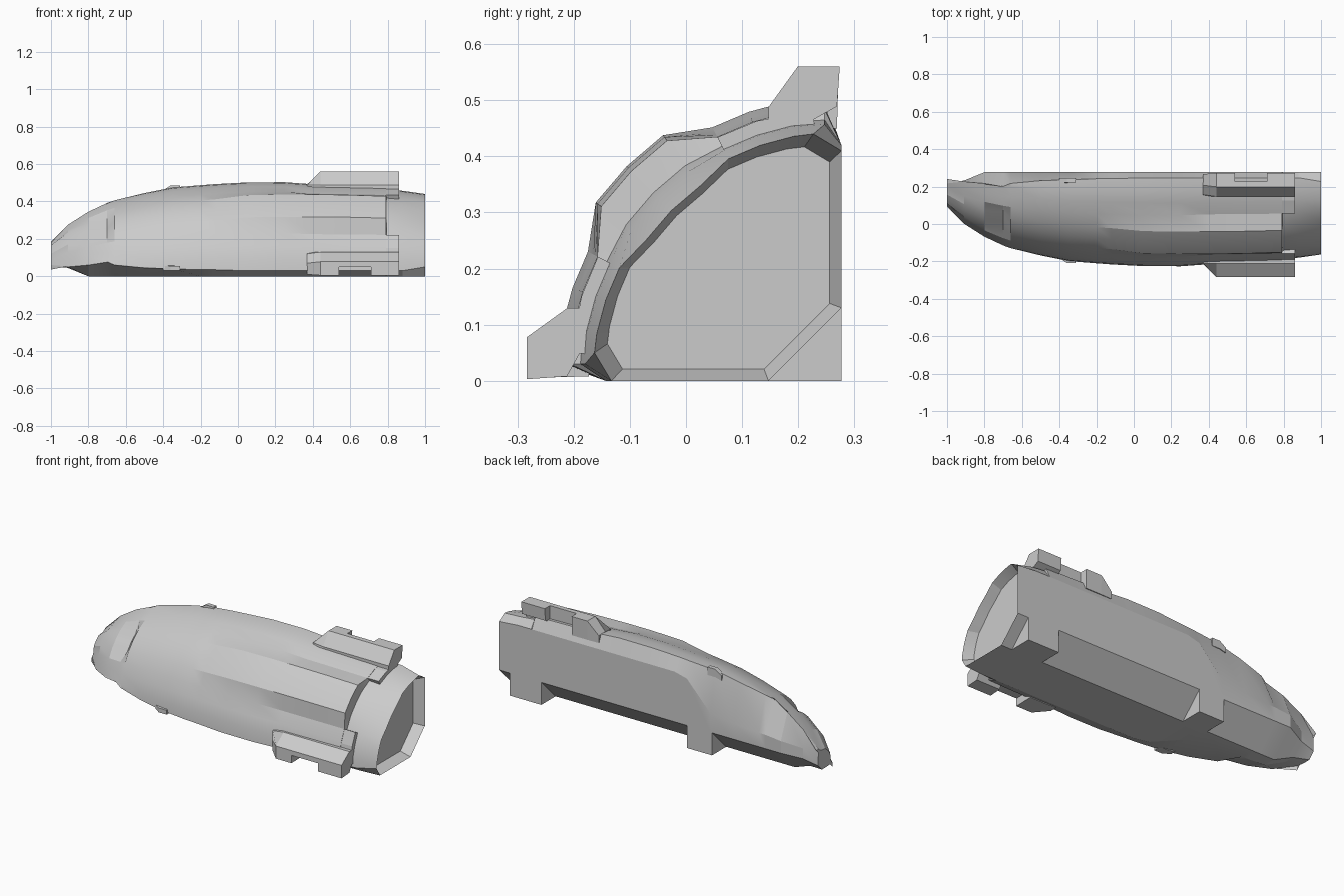
import bpy, bmesh
from math import sin, cos, radians

if "Cube" in bpy.data.objects:
    bpy.data.objects.remove(bpy.data.objects["Cube"])

# The hull is a quarter of a round body. Its axis is the corner edge y = 0.277, z = 0.
# Sections use (u, v): u runs forward from the back wall, v runs up; shape is symmetric in u <-> v.
EDGE = 0.277


def loft(name, xs, rings, swap=False, smooth=False):
    bm = bmesh.new()
    loops = []
    for x, ring in zip(xs, rings):
        pts = [(v, u) if swap else (u, v) for u, v in ring]
        loops.append([bm.verts.new((x, EDGE - u, v)) for u, v in pts])
    n = len(loops[0])
    for a, b in zip(loops, loops[1:]):
        for i in range(n):
            j = (i + 1) % n
            bm.faces.new((a[i], a[j], b[j], b[i]))
    bm.faces.new(loops[0])
    bm.faces.new(loops[-1])
    bmesh.ops.recalc_face_normals(bm, faces=bm.faces)
    me = bpy.data.meshes.new(name)
    bm.to_mesh(me)
    bm.free()
    ob = bpy.data.objects.new(name, me)
    bpy.context.collection.objects.link(ob)
    if smooth:
        bpy.ops.object.select_all(action='DESELECT')
        bpy.context.view_layer.objects.active = ob
        ob.select_set(True)
        bpy.ops.object.shade_smooth_by_angle(angle=radians(15))
    return ob


def pair(name, xs, rings):
    loft(name + "_top", xs, rings)
    loft(name + "_side", xs, rings, swap=True)


def section(R, Rd, lip, wall, c, top):
    """Outer arc with a raised or dented diagonal, then two flat walls and a cut corner."""
    pts = [(lip, R)]
    for t in (11, 19, 27, 36, 45, 54, 63, 71, 79):
        w = min(1, max(0, (18 - abs(t - 45)) / 9))
        r = R + 0.004 + (Rd - R) * w
        pts.append((r * sin(radians(t)), r * cos(radians(t))))
    pts.append((R, lip))
    pts += [(top, wall), (c, wall), (wall, c)]
    pts.append((wall, top))
    return pts


# Hull: x, radius, diagonal radius, lip offset, wall offset, corner cut, wall top.
# The walls narrow to a corner beam with slanted sides under the nose.
HULL = [
    (-1.00, .185, .20, .06, .055, .09, .13),
    (-0.91, .275, .285, .05, .045, .11, .17),
    (-0.80, .345, .347, .06, 0, .13, .20),
    (-0.70, .392, .355, .078, 0, .13, .21),
    (-0.66, .406, .410, .06, 0, .13, .21),
    (-0.50, .445, .450, .045, 0, .13, .22),
    (-0.35, .475, .480, .04, 0, .13, .24),
    (-0.20, .487, .497, .035, 0, .13, .40),
    (-0.12, .493, .505, .035, 0, .13, .42),
    (0.05, .502, .532, .03, 0, .13, .42),
    (0.25, .503, .537, .03, 0, .13, .42),
    (0.40, .492, .537, .03, 0, .13, .42),
    (0.60, .488, .533, .03, 0, .13, .42),
    (0.79, .484, .525, .03, 0, .13, .42),
    (0.795, .465, .470, .03, 0, .13, .42),
    (0.88, .457, .458, .03, 0, .13, .42),
    (1.00, .440, .425, .05, 0, .13, .41),
]
xs = [h[0] for h in HULL]
rings = [section(*h[1:]) for h in HULL]
# Shallow recess in the tail
cen = (.21, .21)
xs.append(0.94)
rings.append([(cen[0] + (u - cen[0]) * .9, cen[1] + (v - cen[1]) * .9) for u, v in rings[-1]])
loft("hull", xs, rings, smooth=True)

# Square corner blocks that fill the cut corner
corner = [(0, 0), (.14, 0), (.09, .09), (0, .14)]
for name, a, b in (("mid_corner_block", -0.36, -0.20), ("tail_corner_block", 0.73, 0.93)):
    loft(name, [a, b], [corner, corner])

# Fins near the tail: a thin ridge with a thicker block at each end
ridge = [(.13, .46), (.13, .488), (.078, .56), (.05, .56), (.05, .46)]
pair("fin_ridge", [.50, .86], [ridge, ridge])
low = [(.13, .45), (.12, .488), (.07, .492), (.01, .492), (.01, .45)]
full = [(.13, .45), (.13, .488), (.078, .56), (.005, .56), (.008, .45)]
pair("fin_front_block", [.37, .44, .54], [low, full, full])
rear = [(.13, .46), (.13, .488), (.078, .56), (.003, .56), (.008, .489), (.06, .46)]
pair("fin_rear_block", [.71, .86], [rear, rear])

# Tail collar tabs that run past the end of the outer shell
tab = [(r * sin(radians(t)), r * cos(radians(t)))
       for r, t in ((.44, 6), (.484, 6), (.487, 18), (.487, 27), (.44, 27))]
pair("collar_tab", [.77, .86], [tab, tab])

# Small lugs on the shell edge
lug = [(.06, .44), (.055, .486), (.03, .486), (.03, .44)]
lug_low = [(.06, .43), (.055, .46), (.03, .46), (.03, .43)]
pair("edge_lug", [-0.40, -0.36, -0.31], [lug_low, lug, lug])
